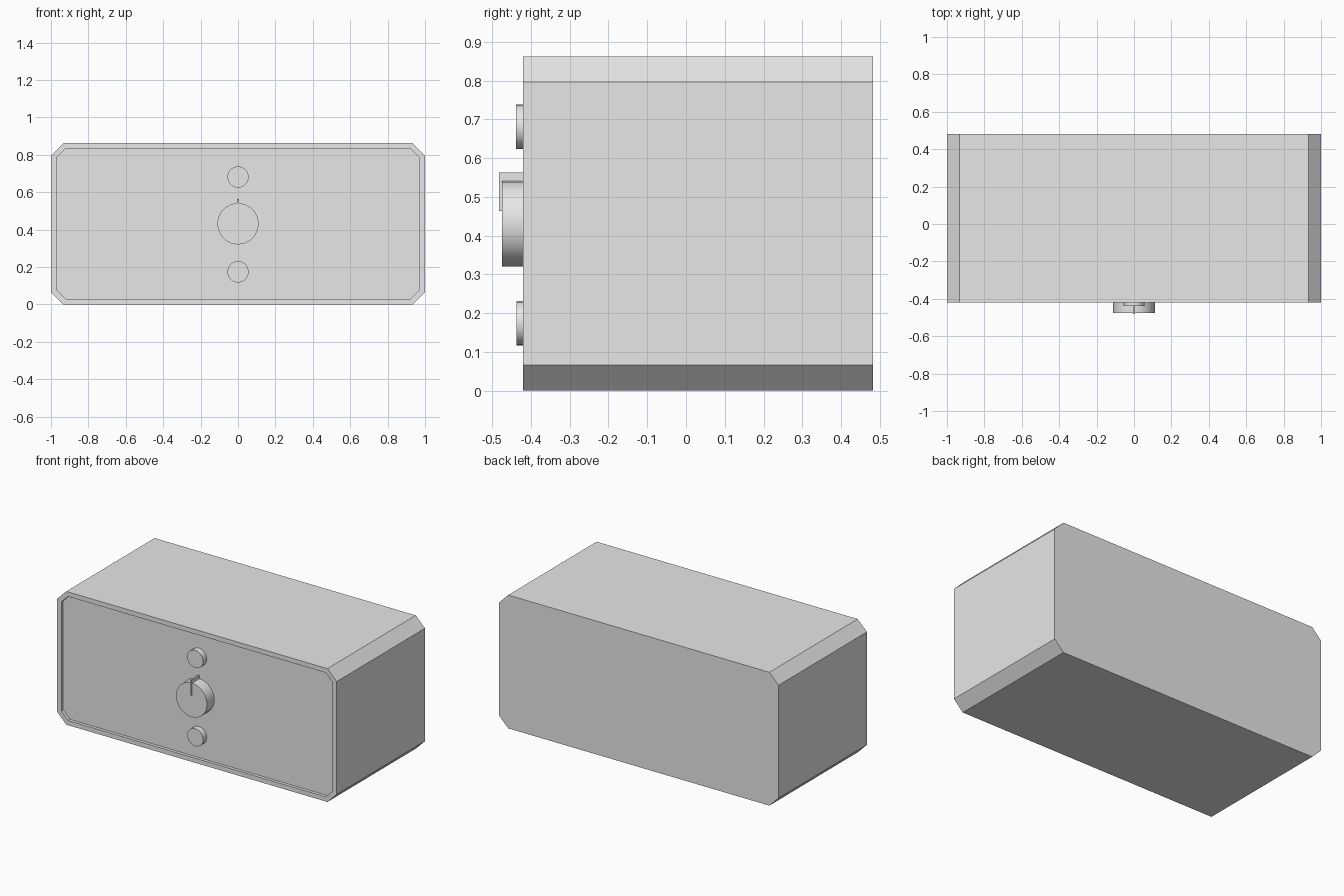
import bpy, bmesh
from math import radians

cube = bpy.data.objects.get("Cube")
if cube:
    bpy.data.objects.remove(cube, do_unlink=True)

grey = bpy.data.materials.new("light_grey")
grey.use_nodes = True
colour = (0.8, 0.8, 0.8, 1)
grey.diffuse_color = colour
for node in grey.node_tree.nodes:
    if node.type == 'BSDF_PRINCIPLED':
        node.inputs["Base Color"].default_value = colour

HEIGHT, FRONT, BACK = 0.862, -0.42, 0.482
PANEL_DEPTH = 0.02
panel_y = FRONT + PANEL_DEPTH


def octagon(bm, y, inset):
    """Ring of a rectangle with cut corners, evenly inset."""
    x, h, c = 1 - inset, HEIGHT / 2 - inset, 0.066 - 0.586 * inset
    quarter = [(x, h - c), (x - c, h)]
    half = quarter + [(-px, pz) for px, pz in reversed(quarter)]
    ring = half + [(-px, -pz) for px, pz in half]
    return [bm.verts.new((px, y, HEIGHT / 2 + pz)) for px, pz in ring]


# Cabinet: back, walls, front rim and recessed panel
bm = bmesh.new()
rings = [octagon(bm, BACK, 0), octagon(bm, FRONT, 0),
         octagon(bm, FRONT, 0.03), octagon(bm, panel_y, 0.03)]
for a, b in zip(rings, rings[1:]):
    for i in range(8):
        j = (i + 1) % 8
        bm.faces.new((a[i], a[j], b[j], b[i]))
bm.faces.new(rings[0])
bm.faces.new(rings[-1])
bmesh.ops.recalc_face_normals(bm, faces=bm.faces)
mesh = bpy.data.meshes.new("cabinet")
bm.to_mesh(mesh)
bm.free()
mesh.materials.append(grey)
cabinet = bpy.data.objects.new("cabinet", mesh)
bpy.context.collection.objects.link(cabinet)


def knob(name, z, radius, tip):
    """Round knob standing on the panel."""
    bpy.ops.mesh.primitive_cylinder_add(
        vertices=20, radius=radius, depth=panel_y - tip,
        location=(0, (panel_y + tip) / 2, z), rotation=(radians(90), 0, 0))
    obj = bpy.context.object
    obj.name = name
    obj.data.materials.append(grey)
    bpy.ops.object.shade_smooth_by_angle(angle=radians(30))


knob("upper_button", 0.681, 0.057, -0.438)
knob("main_dial", 0.431, 0.111, -0.475)
knob("lower_button", 0.174, 0.057, -0.437)

# Thin pointer on the dial
bpy.ops.mesh.primitive_cube_add(size=1, location=(0, (panel_y - 0.482) / 2, 0.513))
pointer = bpy.context.object
pointer.name = "dial_pointer"
pointer.scale = (0.01, panel_y + 0.482, 0.1)
pointer.data.materials.append(grey)
